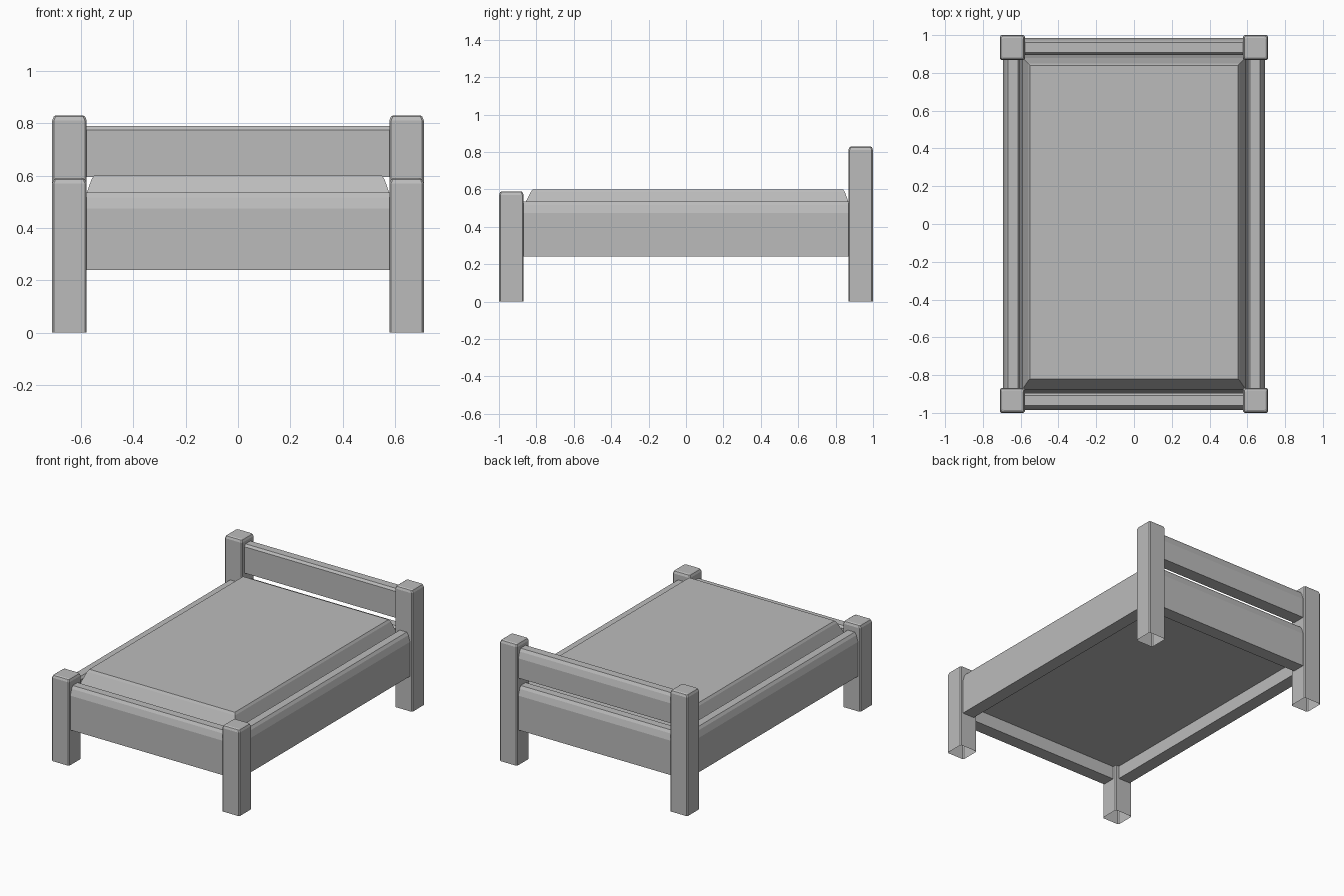
import bpy, bmesh
from mathutils import Vector

old = bpy.data.objects.get("Cube")
if old:
    bpy.data.objects.remove(old, do_unlink=True)

# Single plain grey
grey = bpy.data.materials.new("plain_grey")
grey.use_nodes = True
colour = (0.5, 0.5, 0.5, 1)
grey.diffuse_color = colour
grey.node_tree.nodes["Principled BSDF"].inputs["Base Color"].default_value = colour


def finish(name, bm):
    bmesh.ops.recalc_face_normals(bm, faces=bm.faces)
    mesh = bpy.data.meshes.new(name)
    bm.to_mesh(mesh)
    bm.free()
    mesh.materials.append(grey)
    obj = bpy.data.objects.new(name, mesh)
    bpy.context.collection.objects.link(obj)
    return obj


def loft(name, rings, open_bottom=False):
    """Join stacked rings of points; cap the ends."""
    bm = bmesh.new()
    loops = [[bm.verts.new(p) for p in ring] for ring in rings]
    n = len(loops[0])
    for a, b in zip(loops, loops[1:]):
        for i in range(n):
            j = (i + 1) % n
            bm.faces.new((a[i], a[j], b[j], b[i]))
    bm.faces.new(loops[-1])
    if not open_bottom:
        bm.faces.new(loops[0][::-1])
    return finish(name, bm)


def octagon(cx, cy, half, cut, z):
    """Square outline with clipped corners."""
    s = half - cut
    pts = [(half, -s), (half, s), (s, half), (-s, half),
           (-half, s), (-half, -s), (-s, -half), (s, -half)]
    return [(cx + x, cy + y, z) for x, y in pts]


def post(name, x, y, top):
    levels = [(0, 0.066), (top - 0.02, 0.066), (top - 0.005, 0.06), (top, 0.052)]
    loft(name, [octagon(x, y, h, 0.007, z) for z, h in levels], open_bottom=True)


def board(name, start, end, outward, low, high):
    """Straight board with a broad bevel on its outer top edge."""
    profile = [(-0.045, low), (0.045, low), (0.045, high - 0.06),
               (0.032, high - 0.018), (0.02, high), (-0.033, high),
               (-0.045, high - 0.015)]
    out = Vector(outward)
    rings = [[Vector(p) + out * d + Vector((0, 0, z)) for d, z in profile]
             for p in (start, end)]
    loft(name, rings)


# Corner posts and long side rails
for side, s in (("left", 1), ("right", -1)):
    post("front_post_" + side, s * 0.644, -0.934, 0.59)
    post("back_post_" + side, s * 0.644, 0.934, 0.83)
    board("side_rail_" + side, (s * 0.648, -0.88, 0), (s * 0.648, 0.88, 0),
          (s, 0, 0), 0.24, 0.535)

# End boards, with a separate upper headboard
for name, y, low, high in (("footboard", -0.94, 0.24, 0.535),
                           ("lower_headboard", 0.94, 0.24, 0.535),
                           ("upper_headboard", 0.94, 0.595, 0.79)):
    board(name, (-0.59, y, 0), (0.59, y, 0), (0, 1 if y > 0 else -1, 0), low, high)

# Mattress with sloped sides, closing the frame underneath
levels = [(0.33, 0.61, -0.9, 0.9), (0.50, 0.59, -0.875, 0.88),
          (0.585, 0.56, -0.83, 0.85), (0.60, 0.55, -0.82, 0.84)]
loft("mattress", [[(-w, a, z), (w, a, z), (w, b, z), (-w, b, z)]
                  for z, w, a, b in levels])
